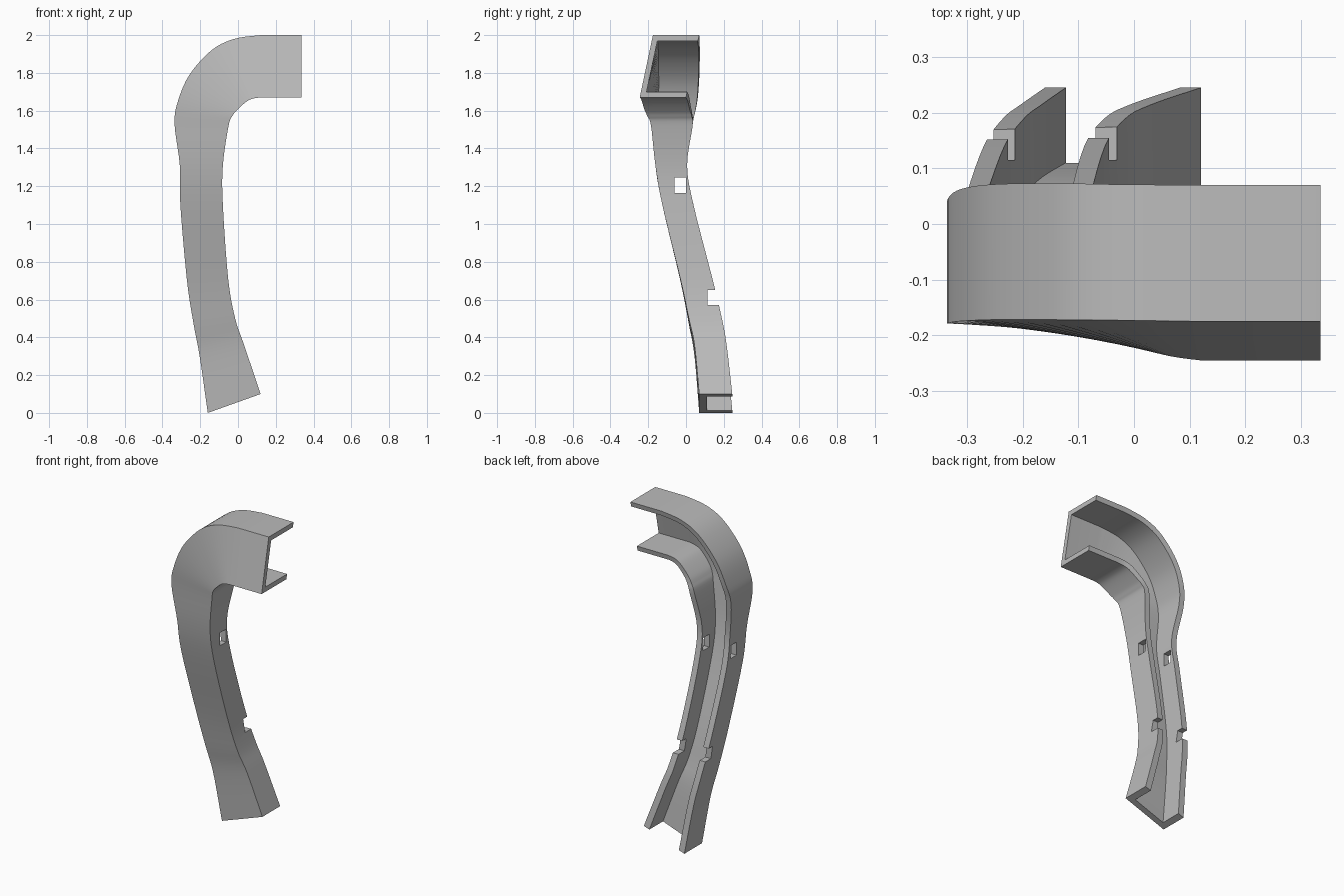
import bpy, bmesh
from mathutils import Vector

cube = bpy.data.objects.get("Cube")
if cube:
    bpy.data.objects.remove(cube)

STEPS = 5            # subdivisions between key sections
WALL = (0.04, 0.03)  # wall thickness at foot and at arm

# Key sections: outer x, z, inner x, z, front y (outer, inner), back y (outer, inner)
KEYS = [Vector(k) for k in (
    (-.16, 0, .12, .1, .07, .07, .245, .245),
    (-.203, .3, .032, .36, .045, .045, .215, .215),
    (-.235, .47, -.015, .5, .015, .015, .19, .19),
    (-.27, .7, -.052, .71, -.03, -.03, .14, .14),
    (-.305, 1.1, -.08, 1.1, -.125, -.125, .04, .04),
    (-.308, 1.31, -.08, 1.31, -.162, -.162, .006, .006),
    (-.336, 1.53, -.05, 1.52, -.178, -.185, .035, .035),
    (-.318, 1.65, -.03, 1.572, -.175, -.205, .06, .03),
    (-.257, 1.79, -.003, 1.605, -.172, -.22, .071, .02),
    (-.14, 1.92, .045, 1.648, -.172, -.233, .073, .01),
    (-.02, 1.98, .08, 1.664, -.173, -.24, .071, .003),
    (.12, 2, .12, 1.67, -.175, -.245, .07, 0),
)]


def smooth_path(keys):
    """Pass a smooth curve through all key sections."""
    pts = [2 * keys[0] - keys[1]] + keys + [keys[-1]]
    out = []
    for a, b, c, d in zip(pts, pts[1:], pts[2:], pts[3:]):
        for i in range(STEPS):
            t = i / STEPS
            m, n = (c - a) / 2, (d - b) / 2
            out.append(b + m * t + (3 * (c - b) - 2 * m - n) * t**2
                       + (2 * (b - c) + m + n) * t**3)
    return out + [keys[-1]]


def channel_section(key, wall):
    """Eight corners of a C-shaped section that is open at the back."""
    ox, oz, ix, iz, fo, fi, bo, bi = key
    of, inf = Vector((ox, fo, oz)), Vector((ix, fi, iz))
    ob, ib = Vector((ox, bo, oz)), Vector((ix, bi, iz))
    f = wall / Vector((ix - ox, iz - oz)).length
    depth = Vector((0, wall, 0))
    return [of, inf, ib, ib + (ob - ib) * f, inf + (of - inf) * f + depth,
            of + (inf - of) * f + depth, ob + (ib - ob) * f, ob]


def cutter(name, y0, y1, z0, z1):
    """Box that runs through both flanges."""
    bpy.ops.mesh.primitive_cube_add(size=1, location=(0, (y0 + y1) / 2, (z0 + z1) / 2))
    ob = bpy.context.object
    ob.name = name
    ob.scale = (2, y1 - y0, z1 - z0)
    ob.hide_render = True
    return ob


# Channel body: curved leg, then the straight arm end
path = smooth_path(KEYS)
arm_end = path[-1].copy()
arm_end[0] = arm_end[2] = 0.335
path.append(arm_end)

bm = bmesh.new()
rings = []
for i, key in enumerate(path):
    t = i / (len(path) - 1)
    wall = WALL[0] + (WALL[1] - WALL[0]) * t
    rings.append([bm.verts.new(p) for p in channel_section(key, wall)])
for r, s in zip(rings, rings[1:]):
    for j in range(8):
        k = (j + 1) % 8
        bm.faces.new((r[j], r[k], s[k], s[j]))
for r in (rings[0], rings[-1]):
    for quad in ((0, 1, 4, 5), (1, 2, 3, 4), (0, 5, 6, 7)):
        bm.faces.new([r[j] for j in quad])
bmesh.ops.recalc_face_normals(bm, faces=bm.faces)
mesh = bpy.data.meshes.new("channel_leg")
bm.to_mesh(mesh)
bm.free()
leg = bpy.data.objects.new("channel_leg", mesh)
bpy.context.collection.objects.link(leg)

# Plain grey material
grey = bpy.data.materials.new("plain_grey")
grey.use_nodes = True
colour = (0.5, 0.5, 0.5, 1)
grey.diffuse_color = colour
grey.node_tree.nodes["Principled BSDF"].inputs["Base Color"].default_value = colour
mesh.materials.append(grey)

# Square holes and rear notches through both flanges
for box in (cutter("hole_cutter", -.06, 0, 1.165, 1.245),
            cutter("notch_cutter", .115, .4, .57, .65)):
    mod = leg.modifiers.new(box.name, 'BOOLEAN')
    mod.operation = 'DIFFERENCE'
    mod.solver = 'EXACT'
    mod.object = box
    bpy.context.view_layer.objects.active = leg
    bpy.ops.object.modifier_apply(modifier=mod.name)
    bpy.data.objects.remove(box)

bpy.ops.object.select_all(action='DESELECT')
leg.select_set(True)
bpy.context.view_layer.objects.active = leg
bpy.ops.object.shade_smooth_by_angle()
